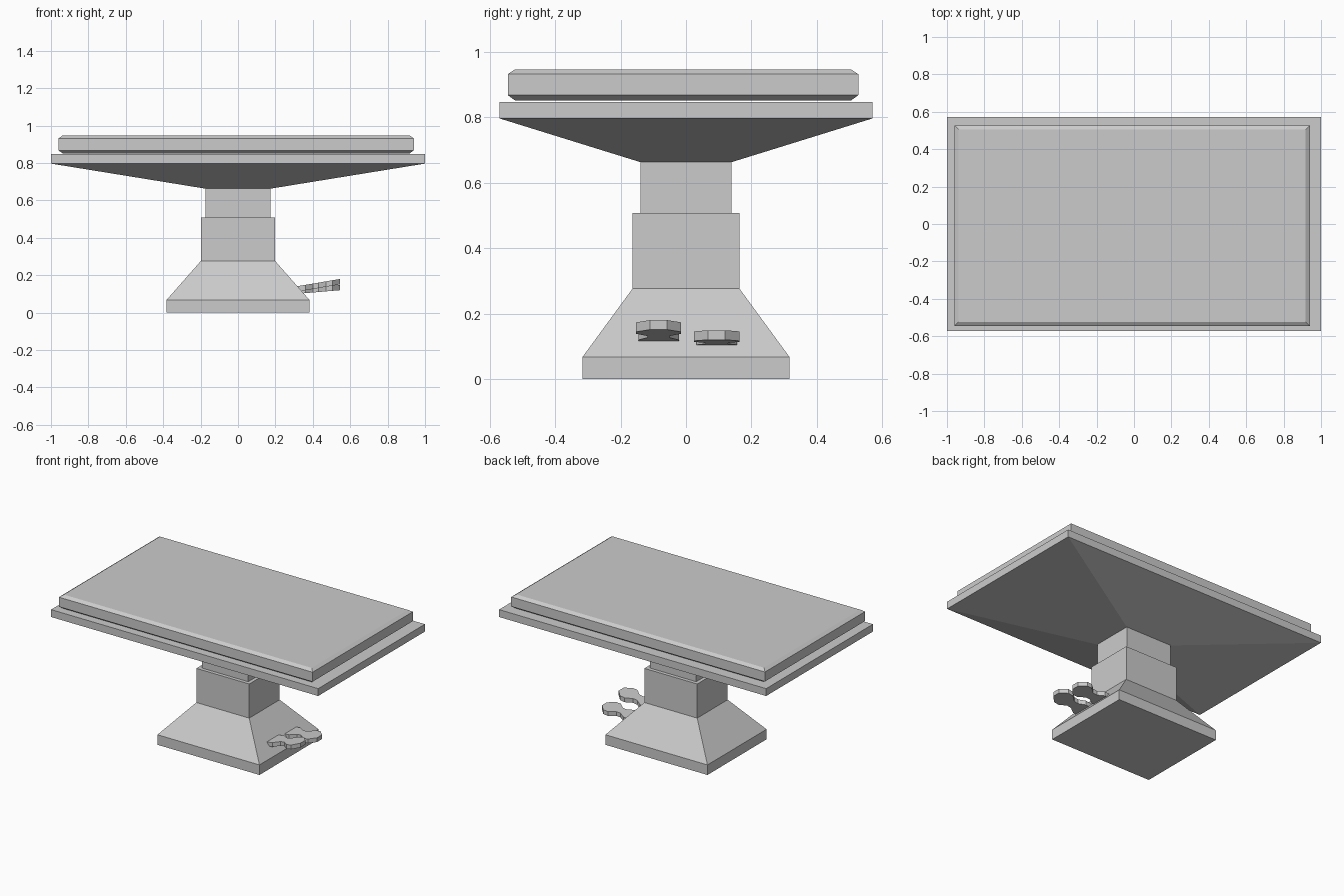
import bpy, bmesh

if "Cube" in bpy.data.objects:
    bpy.data.objects.remove(bpy.data.objects["Cube"])


def make_object(name, bm):
    bmesh.ops.recalc_face_normals(bm, faces=bm.faces)
    mesh = bpy.data.meshes.new(name)
    bm.to_mesh(mesh)
    bm.free()
    obj = bpy.data.objects.new(name, mesh)
    bpy.context.collection.objects.link(obj)
    return obj


def rect_loft(name, sections, center=(0, 0)):
    """Stack of rectangles (half_x, half_y, z) joined into a closed solid."""
    bm = bmesh.new()
    cx, cy = center
    rings = [[bm.verts.new((cx + sx * hx, cy + sy * hy, z))
              for sx, sy in ((-1, -1), (1, -1), (1, 1), (-1, 1))]
             for hx, hy, z in sections]
    for a, b in zip(rings, rings[1:]):
        for i in range(4):
            j = (i + 1) % 4
            bm.faces.new((a[i], a[j], b[j], b[i]))
    bm.faces.new(rings[0][::-1])
    bm.faces.new(rings[-1])
    return make_object(name, bm)


def pedal(name, y, tip_z, slope, thickness=0.029):
    """Hourglass foot plate, sloping down into the base."""
    half = [(0.545, 0.026), (0.505, 0.069), (0.47, 0.069), (0.43, 0.034),
            (0.40, 0.034), (0.36, 0.062), (0.30, 0.062)]
    outline = half + [(x, -w) for x, w in reversed(half)]
    bm = bmesh.new()
    top = [bm.verts.new((x, y + w, tip_z - slope * (0.545 - x))) for x, w in outline]
    face = bm.faces.new(top)
    ext = bmesh.ops.extrude_face_region(bm, geom=[face], use_keep_orig=True)
    moved = [v for v in ext["geom"] if isinstance(v, bmesh.types.BMVert)]
    bmesh.ops.translate(bm, verts=moved, vec=(0, 0, -thickness))
    return make_object(name, bm)


# Flared foot of the pedestal
rect_loft("pedestal_base", [(0.382, 0.316, 0), (0.382, 0.316, 0.068),
                            (0.198, 0.163, 0.277)])

# Telescoping column
rect_loft("lower_column", [(0.198, 0.163, 0.277), (0.198, 0.163, 0.508)])
rect_loft("upper_column", [(0.174, 0.139, 0.508), (0.174, 0.139, 0.663)])

# Table top with tapered underside
rect_loft("table_frame", [(0.174, 0.139, 0.663), (1.0, 0.571, 0.797),
                          (1.0, 0.571, 0.847)])

# Chamfered cushion, slightly off centre
rect_loft("cushion", [(0.928, 0.514, 0.852), (0.95, 0.536, 0.868),
                      (0.95, 0.536, 0.932), (0.928, 0.514, 0.947)],
          center=(-0.01, -0.009))

# Foot pedals
pedal("front_pedal", -0.084, 0.180, 0.17)
pedal("back_pedal", 0.094, 0.149, 0.085)
